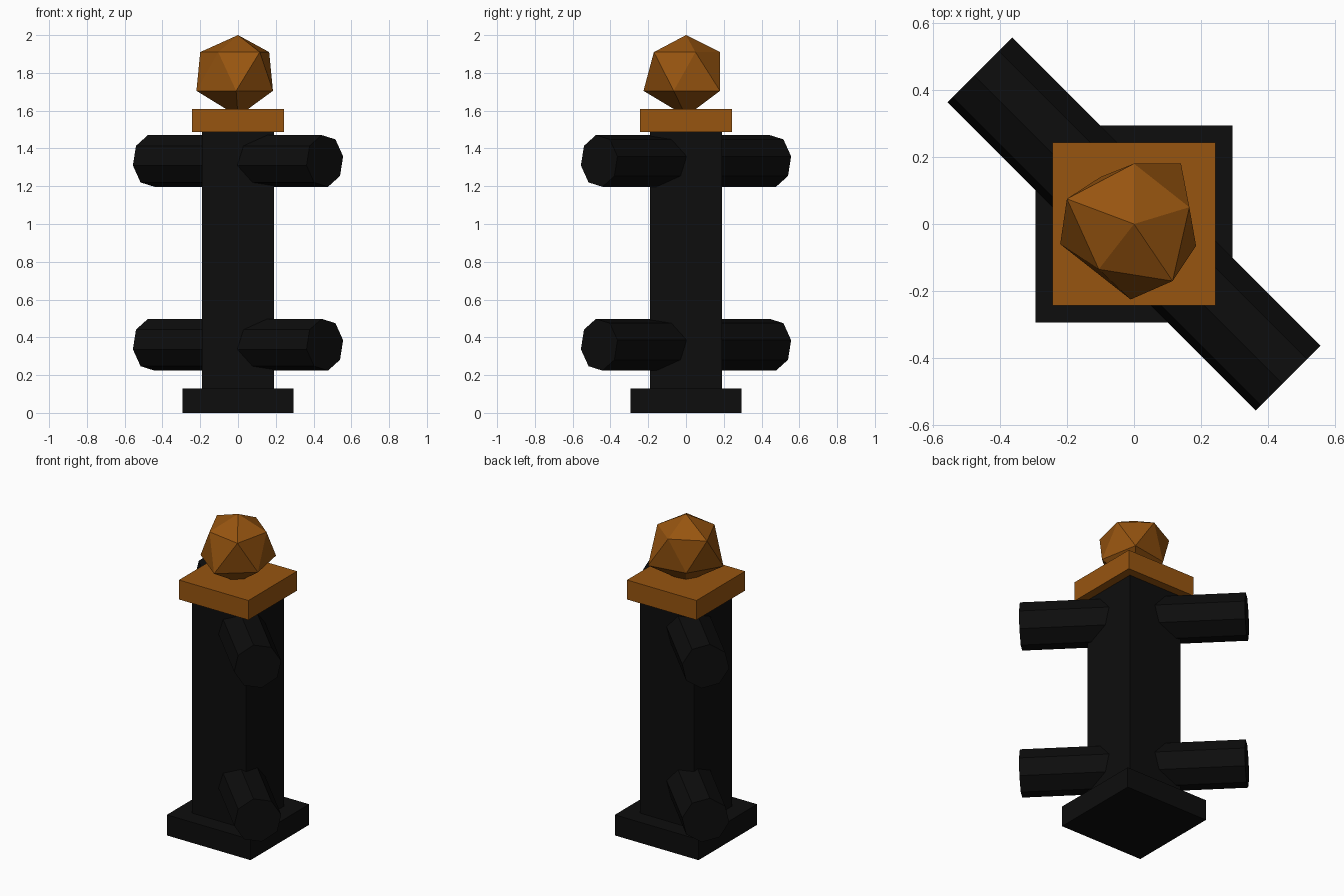
import bpy, bmesh, math
from mathutils import Matrix, Vector

cube = bpy.data.objects.get("Cube")
if cube:
    bpy.data.objects.remove(cube, do_unlink=True)


def material(name, rgb):
    mat = bpy.data.materials.new(name)
    mat.use_nodes = True
    mat.diffuse_color = (*rgb, 1)
    mat.node_tree.nodes["Principled BSDF"].inputs["Base Color"].default_value = (*rgb, 1)
    return mat


black = material("black iron", (0.004, 0.004, 0.004))
bronze = material("orange bronze", (0.31, 0.09, 0.005))


def add_object(name, bm, mat):
    bmesh.ops.recalc_face_normals(bm, faces=bm.faces)
    mesh = bpy.data.meshes.new(name)
    bm.to_mesh(mesh)
    bm.free()
    mesh.materials.append(mat)
    obj = bpy.data.objects.new(name, mesh)
    bpy.context.collection.objects.link(obj)
    return obj


def square_block(name, half, bottom, top, mat):
    bm = bmesh.new()
    place = Matrix.Translation((0, 0, (bottom + top) / 2))
    size = Matrix.Diagonal((2 * half, 2 * half, top - bottom, 1))
    bmesh.ops.create_cube(bm, size=1, matrix=place @ size)
    return add_object(name, bm, mat)


def crossbar(name, height):
    # Octagonal bar running diagonally, rolled slightly about its own axis
    across = Vector((1, 1, 0)).normalized()
    along = Vector((1, -1, 0)).normalized()
    bm = bmesh.new()
    ring = []
    for k in range(8):
        a = math.radians(10 + 45 * k)
        offset = across * math.cos(a) + Vector((0, 0, math.sin(a)))
        ring.append(bm.verts.new(offset * 0.139 - along * 0.65 + Vector((0, 0, height))))
    end = bm.faces.new(ring)
    grown = bmesh.ops.extrude_face_region(bm, geom=[end], use_keep_orig=True)["geom"]
    tips = [v for v in grown if isinstance(v, bmesh.types.BMVert)]
    bmesh.ops.translate(bm, verts=tips, vec=along * 1.3)
    return add_object(name, bm, black)


def finial(name):
    # Uneven twenty-sided knob: two rings of five between two tips
    bm = bmesh.new()
    upper = [(0, 0.18), (-0.2, 0.075), (-0.105, -0.135), (0.115, -0.17), (0.165, 0.05)]
    lower = [(-0.1, 0.14), (-0.22, -0.06), (-0.01, -0.225), (0.185, -0.065), (0.14, 0.18)]
    up = [bm.verts.new((x, y, 1.91)) for x, y in upper]
    low = [bm.verts.new((x, y, 1.705)) for x, y in lower]
    top = bm.verts.new((0, 0, 2))
    bottom = bm.verts.new((0, 0, 1.57))
    for i in range(5):
        j = (i + 1) % 5
        bm.faces.new((top, up[i], up[j]))
        bm.faces.new((up[i], low[i], up[j]))
        bm.faces.new((up[j], low[i], low[j]))
        bm.faces.new((bottom, low[j], low[i]))
    return add_object(name, bm, bronze)


# Base, post and cap
square_block("base", 0.293, 0, 0.13, black)
square_block("post", 0.19, 0.1, 1.5, black)
square_block("cap", 0.243, 1.487, 1.61, bronze)

# Bars through the post
crossbar("lower_bar", 0.361)
crossbar("upper_bar", 1.334)

# Knob on the cap
finial("finial")
